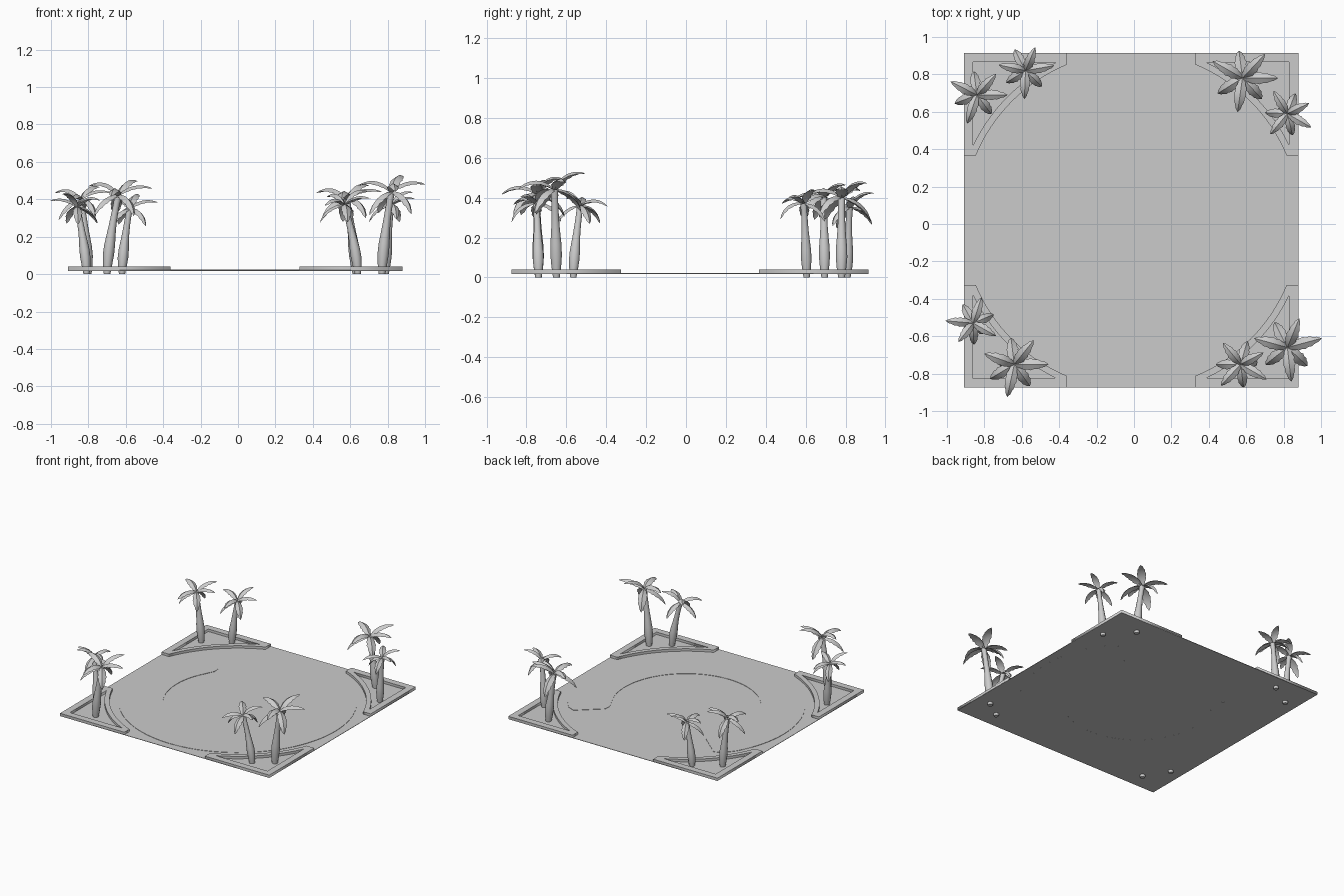
import bpy, bmesh, math, random
from mathutils import Vector

if "Cube" in bpy.data.objects:
    bpy.data.objects.remove(bpy.data.objects["Cube"], do_unlink=True)

CX, CY = -0.015, 0.02      # middle of the floor
HALF = 0.895               # half the floor's side

grey = bpy.data.materials.new("plain grey")
grey.use_nodes = True
colour = (0.6, 0.6, 0.6, 1)
grey.diffuse_color = colour
grey.node_tree.nodes["Principled BSDF"].inputs["Base Color"].default_value = colour


def activate(obj):
    bpy.ops.object.select_all(action='DESELECT')
    obj.select_set(True)
    bpy.context.view_layer.objects.active = obj


def add_mesh(name, bm, angle=40):
    bmesh.ops.recalc_face_normals(bm, faces=bm.faces)
    mesh = bpy.data.meshes.new(name)
    bm.to_mesh(mesh)
    bm.free()
    mesh.materials.append(grey)
    obj = bpy.data.objects.new(name, mesh)
    bpy.context.collection.objects.link(obj)
    activate(obj)
    bpy.ops.object.shade_smooth_by_angle(angle=math.radians(angle))


def plate(name, loops, low, high):
    """Flat slab filled between closed outlines; a second outline is a hole."""
    curve = bpy.data.curves.new(name, 'CURVE')
    curve.dimensions = '2D'
    curve.fill_mode = 'BOTH'
    curve.extrude = (high - low) / 2
    for loop in loops:
        spline = curve.splines.new('POLY')
        spline.points.add(len(loop) - 1)
        for point, (x, y) in zip(spline.points, loop):
            point.co = (x, y, 0, 1)
        spline.use_cyclic_u = True
    curve.materials.append(grey)
    obj = bpy.data.objects.new(name, curve)
    obj.location = (CX, CY, (low + high) / 2)
    bpy.context.collection.objects.link(obj)
    activate(obj)
    bpy.ops.object.convert(target='MESH')


def polar(degrees, radius):
    a = math.radians(degrees)
    return radius * math.cos(a), radius * math.sin(a)


def arc(start, end, radius, steps):
    return [polar(start + (end - start) * i / steps, radius) for i in range(steps + 1)]


# Floor
plate("floor", [[(-HALF, -HALF), (HALF, -HALF), (HALF, HALF), (-HALF, HALF)]], 0.018, 0.021)

# Open ring path, slightly raised, with rounded ends
end = [(37, 0.825), (41, 0.795), (41, 0.57), (37, 0.535)]
path = arc(150, 390, 0.835, 64)
path += [polar(a, r) for a, r in end]
path += arc(388, 152, 0.525, 64)
path += [polar(180 - a, r) for a, r in reversed(end)]
plate("ring_path", [path], 0.0178, 0.0235)

# Corner planter rims
outer = [(HALF, HALF), (HALF, 0.345), (0.83, 0.345)]
outer += arc(22.6, 67.4, 0.9, 16) + [(0.345, 0.83), (0.345, HALF)]
inner = [(0.845, 0.845)] + arc(25.4, 64.6, 0.935, 16)
for side, sx in (("right", -1), ("left", 1)):
    for depth, sy in (("front", -1), ("back", 1)):
        loops = [[(x * sx, y * sy) for x, y in loop] for loop in (outer, inner)]
        plate(f"planter_{depth}_{side}", loops, 0.018, 0.04)


def bridge(bm, rings):
    """Skin a list of vertex rings and close both ends."""
    for a, b in zip(rings, rings[1:]):
        n = len(a)
        for i in range(n):
            bm.faces.new((a[i], a[(i + 1) % n], b[(i + 1) % n], b[i]))
    bm.faces.new(rings[0])
    bm.faces.new(rings[-1])


def trunk(name, base, top, size):
    bm = bmesh.new()
    rings = []
    radii = [0.018, 0.026, 0.031, 0.03, 0.025, 0.021, 0.019, 0.018, 0.02]
    last = len(radii) - 1
    for k, r in enumerate(radii):
        t = k / last
        centre = base.lerp(top, t ** 1.5)          # leans more towards the top
        centre.z = base.z + (top.z - base.z) * t
        rings.append([bm.verts.new(centre + Vector((*polar(36 * i, r * size), 0)))
                      for i in range(10)])
    bridge(bm, rings)
    add_mesh(name, bm)


def leaf(bm, hub, heading, rise, droop, length):
    steps = 10
    c, s = math.cos(heading), math.sin(heading)
    side = Vector((-s, c, 0))
    pos = hub.copy()
    rings = []
    for k in range(steps + 1):
        t = k / steps
        p = math.radians(rise + (droop - rise) * t)
        along = Vector((c * math.cos(p), s * math.cos(p), math.sin(p)))
        up = Vector((-c * math.sin(p), -s * math.sin(p), math.cos(p)))
        # pointed blade with a toothed edge and a raised midrib
        w = length * (0.02 + 0.135 * math.sin(math.pi * t ** 0.85) ** 0.8)
        w *= 1.06 if k % 2 else 0.9
        if k == steps:
            w = 0.001
        rings.append([bm.verts.new(pos + v) for v in (
            side * w - up * w * 0.45, up * w * 0.15,
            -side * w - up * w * 0.45, -up * w * 0.2)])
        pos += along * length / steps
    bridge(bm, rings)


def crown(name, hub, phase, size, rng):
    bm = bmesh.new()
    pitches = [(42, -25), (62, -20), (0, -80), (52, -35), (-8, -75), (38, -50), (5, -85)]
    for i, (rise, droop) in enumerate(pitches):
        wobble = rng.uniform(-7, 7) if i else 0
        heading = math.radians(phase + i * 360 / len(pitches) + wobble)
        leaf(bm, hub, heading, rise + wobble, droop, 0.215 * size)
    add_mesh(name, bm, 30)


# Palms: base x, y; crown x, y, z; first leaf heading; crown size
palms = {
    "back_right_tall": (-0.80, 0.695, -0.84, 0.69, 0.40, 0, 0.82),
    "back_right_short": (-0.62, 0.81, -0.58, 0.82, 0.35, 10, 0.78),
    "back_left_tall": (0.63, 0.78, 0.58, 0.78, 0.40, 0, 0.95),
    "back_left_short": (0.79, 0.605, 0.82, 0.59, 0.37, -30, 0.74),
    "front_right_short": (-0.81, -0.565, -0.86, -0.53, 0.36, 175, 0.74),
    "front_right_tall": (-0.70, -0.74, -0.64, -0.75, 0.42, 0, 0.92),
    "front_left_short": (0.64, -0.74, 0.57, -0.75, 0.37, -30, 0.8),
    "front_left_tall": (0.77, -0.65, 0.82, -0.66, 0.44, 15, 0.95),
}
rng = random.Random(4)
for name, (bx, by, hx, hy, hz, phase, size) in palms.items():
    hub = Vector((hx, hy, hz))
    trunk("palm_trunk_" + name, Vector((bx, by, 0)), hub, 0.6 + 0.4 * size)
    crown("palm_leaves_" + name, hub, phase, size, rng)
